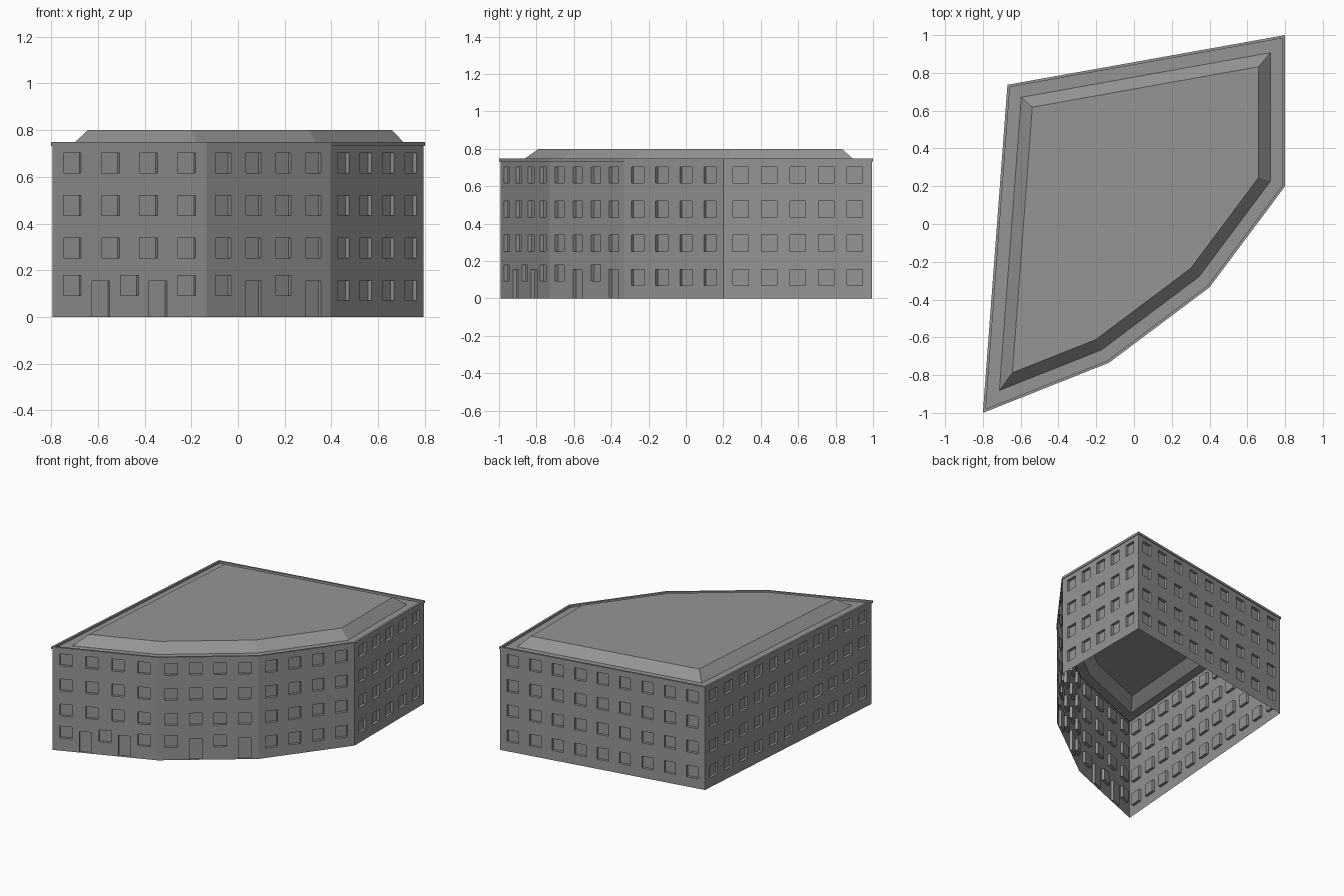
import bpy, bmesh
from mathutils import Vector

cube = bpy.data.objects.get("Cube")
if cube:
    bpy.data.objects.remove(cube, do_unlink=True)

stone = bpy.data.materials.new("grey stone")
stone.use_nodes = True
GREY = (0.3, 0.3, 0.3, 1)
stone.diffuse_color = GREY
stone.node_tree.nodes["Principled BSDF"].inputs["Base Color"].default_value = GREY

# Outer edge of the cornice, counter-clockwise from the front left corner
OUTLINE = [Vector(p) for p in ((-0.8, -1), (-0.133, -0.735), (0.4, -0.335),
                               (0.8, 0.2), (0.8, 1), (-0.67, 0.737))]
WALL_TOP = 0.732
WIN_W, WIN_H, MARGIN, DEPTH = 0.082, 0.086, 0.091, 0.02
DOOR_TOP = 0.154


def inset(d):
    """Outline moved inward by d, with mitred corners."""
    result = []
    for i, p in enumerate(OUTLINE):
        a = (p - OUTLINE[i - 1]).normalized()
        b = (OUTLINE[(i + 1) % len(OUTLINE)] - p).normalized()
        na, nb = Vector((-a.y, a.x)), Vector((-b.y, b.x))
        result.append(p + (na + nb) * d / (1 + na.dot(nb)))
    return result


def finish(name, bm):
    bmesh.ops.remove_doubles(bm, verts=bm.verts, dist=1e-5)
    mesh = bpy.data.meshes.new(name)
    bm.to_mesh(mesh)
    bm.free()
    mesh.materials.append(stone)
    obj = bpy.data.objects.new(name, mesh)
    bpy.context.collection.objects.link(obj)


def loft(name, rings, cap=False):
    """Skin a stack of (inset, height) rings."""
    bm = bmesh.new()
    loops = [[bm.verts.new((p.x, p.y, z)) for p in inset(d)] for d, z in rings]
    for low, high in zip(loops, loops[1:]):
        for i in range(len(low)):
            j = (i + 1) % len(low)
            bm.faces.new((low[i], low[j], high[j], high[i]))
    if cap:
        bm.faces.new(loops[-1])
    finish(name, bm)


def build_wall(name, a, b, storeys):
    """One facade; each storey is (bottom, top, [(centre, sill, head)])."""
    bm = bmesh.new()
    along = (b - a).normalized()
    inward = Vector((-along.y, along.x))

    def quad(*corners):
        verts = []
        for u, z, d in corners:
            p = a + along * u + inward * d
            verts.append(bm.verts.new((p.x, p.y, z)))
        bm.faces.new(verts)

    def panel(u0, u1, z0, z1, d=0):
        if z1 - z0 > 1e-4:
            quad((u0, z0, d), (u1, z0, d), (u1, z1, d), (u0, z1, d))

    for bottom, top, openings in storeys:
        edge = 0
        for centre, sill, head in openings:
            l, r = centre - WIN_W / 2, centre + WIN_W / 2
            panel(edge, l, bottom, top)
            panel(l, r, bottom, sill)
            panel(l, r, head, top)
            # recessed pane and its reveals
            panel(l, r, sill, head, DEPTH)
            rim = [(l, sill), (r, sill), (r, head), (l, head)]
            for i in range(4):
                p, q = rim[i], rim[(i + 1) % 4]
                quad((*p, 0), (*q, 0), (*q, DEPTH), (*p, DEPTH))
            edge = r
        panel(edge, (b - a).length, bottom, top)
    finish(name, bm)


def spread(length, count):
    step = (length - 2 * MARGIN) / (count - 1)
    return [MARGIN + i * step for i in range(count)]


# Facades: name, windows per storey, ground floor openings (w window, d door)
FACADES = [("front_left_wall", 4, "wdwdw"), ("front_middle_wall", 4, "wdwd"),
           ("front_right_wall", 4, "wwww"), ("side_wall", 5, ""),
           ("back_wall", 9, ""), ("long_side_wall", 11, "")]
LEVELS = [0, 0.205, 0.387, 0.57, WALL_TOP]
corners = inset(0.005)
for i, (name, count, ground) in enumerate(FACADES):
    a, b = corners[i], corners[(i + 1) % len(corners)]
    length = (b - a).length
    storeys = []
    for floor in range(4):
        sill = 0.07 + 0.182 * floor
        row = [(u, sill, sill + WIN_H) for u in spread(length, count)]
        if floor == 0 and "d" in ground:
            row = [(u, 0, DOOR_TOP) if kind == "d" else (u, 0.092, 0.178)
                   for u, kind in zip(spread(length, len(ground)), ground)]
        storeys.append((LEVELS[floor], LEVELS[floor + 1], row))
    build_wall(name, a, b, storeys)

# Cornice with a low parapet, and the sloped roof behind it
loft("cornice", [(0.005, WALL_TOP), (0, WALL_TOP), (0, 0.749),
                 (0.014, 0.749), (0.014, 0.734)])
loft("roof", [(0.014, 0.734), (0.078, 0.734), (0.14, 0.8)], cap=True)
